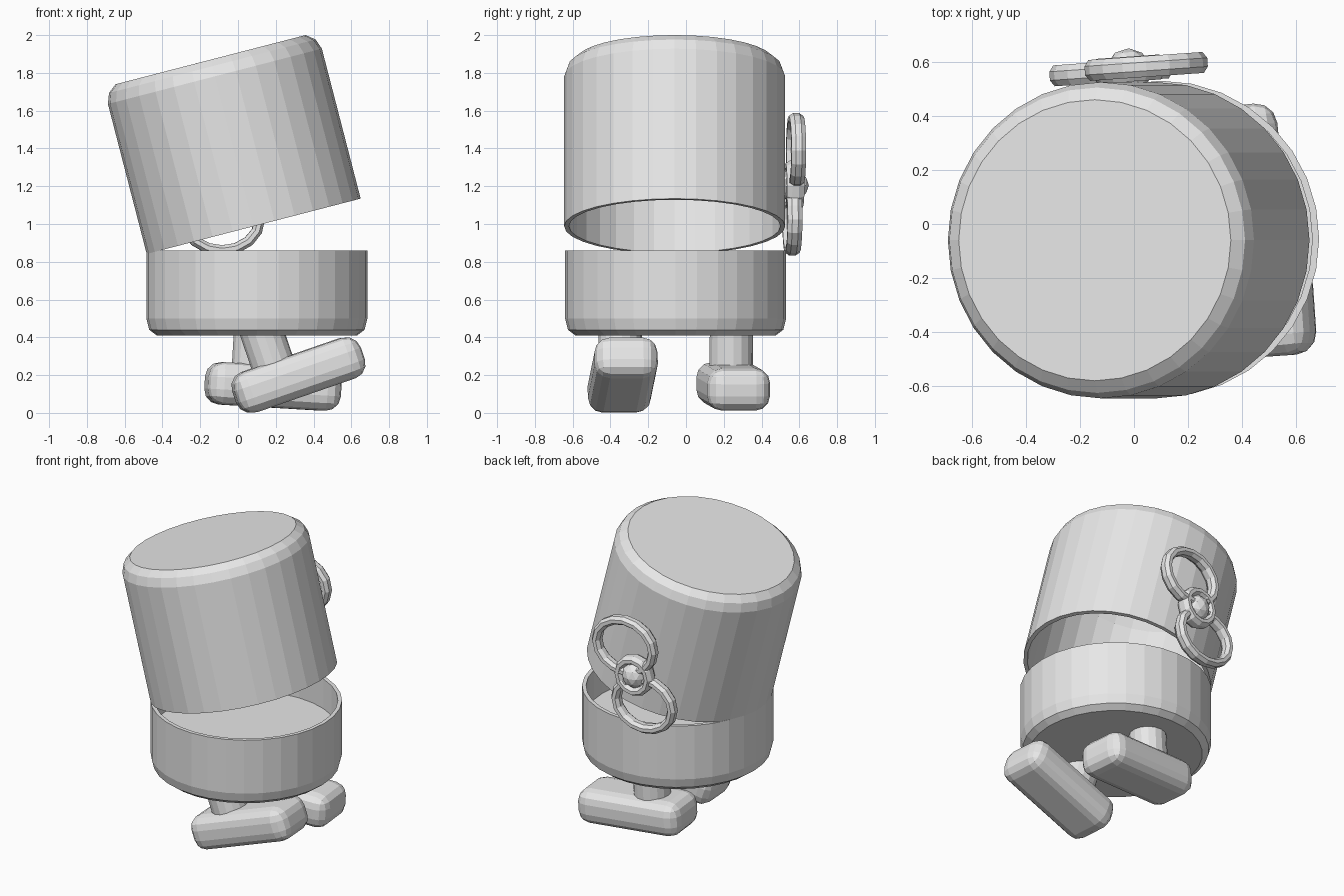
import bpy
import bmesh
from math import radians, cos, sin, tau
from mathutils import Matrix, Vector, Euler

cube = bpy.data.objects.get("Cube")
if cube:
    bpy.data.objects.remove(cube, do_unlink=True)

grey = bpy.data.materials.new("plain grey")
grey.use_nodes = True
grey.diffuse_color = (0.8, 0.8, 0.8, 1)
grey.node_tree.nodes["Principled BSDF"].inputs["Base Color"].default_value = (0.8, 0.8, 0.8, 1)


def finish(name, bm, location, rotation=(0, 0, 0)):
    """Turn a bmesh into a named grey object; rotation in degrees."""
    bmesh.ops.recalc_face_normals(bm, faces=bm.faces)
    mesh = bpy.data.meshes.new(name)
    bm.to_mesh(mesh)
    bm.free()
    mesh.materials.append(grey)
    obj = bpy.data.objects.new(name, mesh)
    obj.location = location
    obj.rotation_euler = Euler([radians(a) for a in rotation])
    bpy.context.collection.objects.link(obj)
    return obj


def lathe(name, profile, location, rotation=(0, 0, 0), sides=32):
    """Revolve (radius, height) points; both open ends get capped."""
    bm = bmesh.new()
    rings = [[bm.verts.new((r * cos(tau * i / sides), r * sin(tau * i / sides), z))
              for i in range(sides)] for r, z in profile]
    for a, b in zip(rings, rings[1:]):
        for i in range(sides):
            j = (i + 1) % sides
            bm.faces.new((a[i], a[j], b[j], b[i]))
    bm.faces.new(rings[0])
    bm.faces.new(rings[-1])
    return finish(name, bm, location, rotation)


def loop(name, location, width, height, tube, depth, around=16, sides=8):
    """Upright oval ring with an oval section, turned slightly with the key."""
    bm = bmesh.new()
    rings = []
    for i in range(around):
        a = tau * i / around
        ring = []
        for k in range(sides):
            b = tau * (k + 0.5) / sides
            ring.append(bm.verts.new(((width + tube * cos(b)) * cos(a),
                                      depth * sin(b),
                                      (height + tube * cos(b)) * sin(a))))
        rings.append(ring)
    for i in range(around):
        p, q = rings[i], rings[(i + 1) % around]
        for k in range(sides):
            m = (k + 1) % sides
            bm.faces.new((p[k], p[m], q[m], q[k]))
    return finish(name, bm, location, (0, 0, 4))


# Lower cup with a recessed floor
lathe("lower_cup", [(0.53, 0.41), (0.57, 0.44), (0.585, 0.5), (0.585, 0.86),
                    (0.56, 0.86), (0.56, 0.66)], (0.1, -0.055, 0))

# Hollow upper cover, tipped open
lathe("tilted_cover", [(0.52, 0.911), (0.565, 0.875), (0.585, 0.82), (0.585, 0),
                       (0.56, 0), (0.56, 0.81), (0.52, 0.87)],
      (0.083, -0.06, 0.988), (0, -14.5, 0))


# Feet: rounded blocks, each with a short leg rising from the heel half
def foot_and_leg(side, centre, rotation):
    bm = bmesh.new()
    bmesh.ops.create_cube(bm, size=1, matrix=Matrix.Diagonal((0.71, 0.335, 0.225, 1)))
    bmesh.ops.bevel(bm, geom=bm.edges[:], offset=0.08, segments=3,
                    profile=0.5, affect='EDGES')
    finish(side + "_foot", bm, centre, rotation)
    turn = Euler([radians(a) for a in rotation]).to_matrix()
    base = Vector(centre) + turn @ Vector((-0.11, 0, 0))
    lathe(side + "_leg", [(0.115, 0), (0.115, 0.34)], base, rotation, 16)


foot_and_leg("front", (0.32, -0.335, 0.2), (0, -19, 4))
foot_and_leg("back", (0.185, 0.25, 0.14), (0, 3.4, 6))

# Bow-like key on the back: two loops, a collar and a faceted knob
loop("upper_loop", (0.045, 0.583, 1.39), 0.2, 0.17, 0.03, 0.042)
loop("lower_loop", (-0.085, 0.563, 1.025), 0.2, 0.165, 0.03, 0.042)
loop("key_collar", (-0.02, 0.573, 1.205), 0.105, 0.105, 0.03, 0.05, around=12)
bm = bmesh.new()
bmesh.ops.create_icosphere(bm, subdivisions=2, radius=0.085)
finish("key_knob", bm, (-0.02, 0.565, 1.205))
